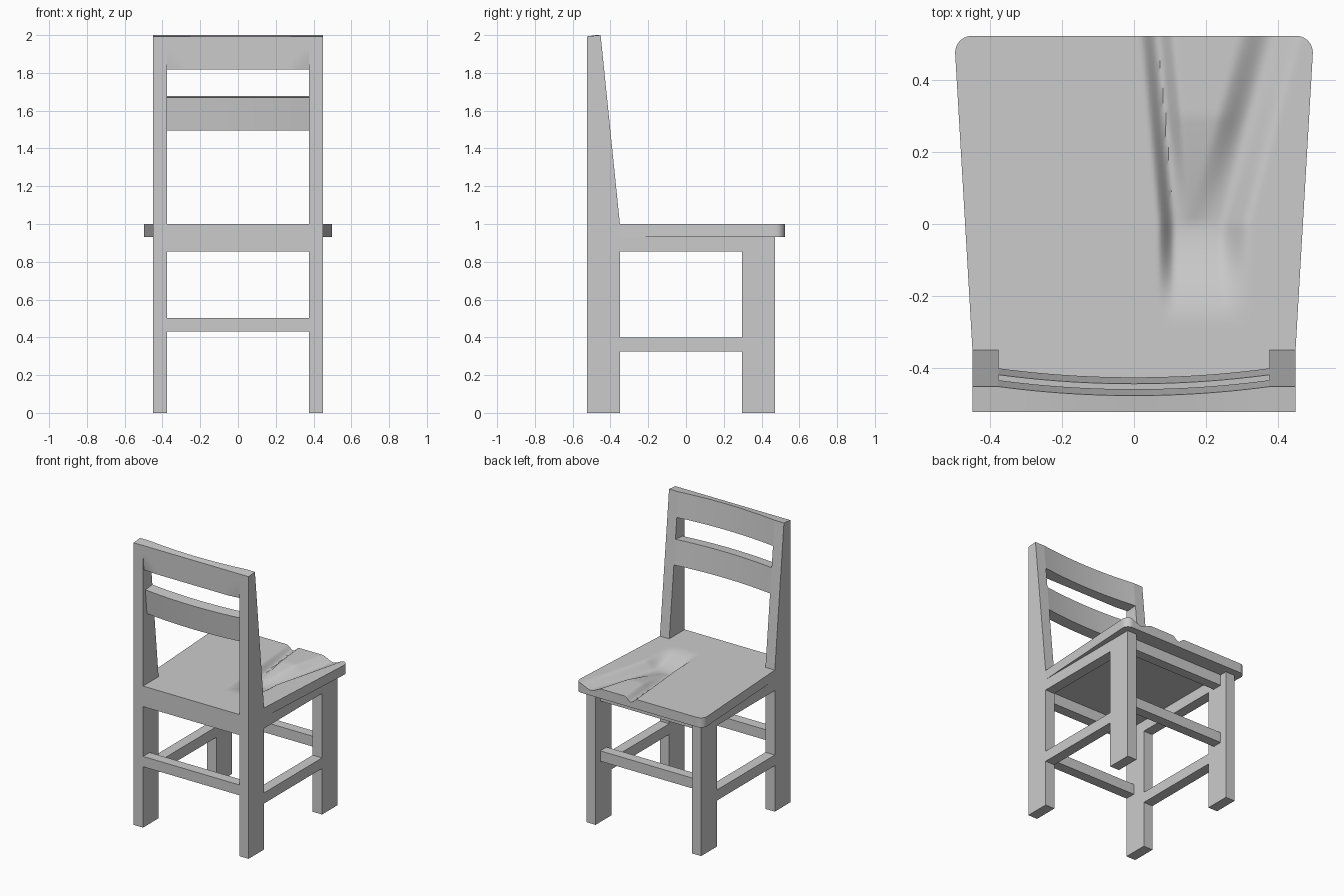
import bpy, bmesh, math

if "Cube" in bpy.data.objects:
    bpy.data.objects.remove(bpy.data.objects["Cube"])

grey = bpy.data.materials.new("plain_grey")
grey.use_nodes = True
COLOUR = (0.6, 0.6, 0.6, 1)
grey.diffuse_color = COLOUR
grey.node_tree.nodes["Principled BSDF"].inputs["Base Color"].default_value = COLOUR

BACK, OUT, INN = -0.523, 0.449, 0.376   # rear plane, outer and inner leg faces


def finish(name, bm, smooth=False):
    bmesh.ops.recalc_face_normals(bm, faces=bm.faces)
    mesh = bpy.data.meshes.new(name)
    bm.to_mesh(mesh)
    bm.free()
    mesh.materials.append(grey)
    ob = bpy.data.objects.new(name, mesh)
    bpy.context.collection.objects.link(ob)
    if smooth:
        bpy.ops.object.select_all(action='DESELECT')
        ob.select_set(True)
        bpy.context.view_layer.objects.active = ob
        bpy.ops.object.shade_smooth_by_angle(angle=math.radians(35))
    return ob


def box(name, x, y, z):
    bm = bmesh.new()
    bmesh.ops.create_cube(bm, size=1)
    for v in bm.verts:
        v.co = [r[0] + (c + 0.5) * (r[1] - r[0]) for c, r in zip(v.co, (x, y, z))]
    return finish(name, bm)


def prism(name, profile, x0, x1):
    """Side profile in y, z pushed along x."""
    bm = bmesh.new()
    face = bm.faces.new([bm.verts.new((x0, y, z)) for y, z in profile])
    new = bmesh.ops.extrude_face_region(bm, geom=[face])["geom"]
    bmesh.ops.translate(bm, vec=(x1 - x0, 0, 0),
                        verts=[g for g in new if isinstance(g, bmesh.types.BMVert)])
    return finish(name, bm)


# Legs, side rails and side aprons
post = [(BACK, 0), (-0.35, 0), (-0.35, 1), (-0.452, 2), (BACK, 1.993)]
for side, s in (("left", 1), ("right", -1)):
    xs = sorted((s * INN, s * OUT))
    prism(side + "_rear_post", post, *xs)
    box(side + "_front_leg", xs, (0.297, 0.472), (0, 0.935))
    box(side + "_stretcher", xs, (-0.35, 0.297), (0.325, 0.4))
    box(side + "_apron", xs, (-0.35, 0.297), (0.855, 0.935))

# Cross rails
for name, y in (("rear", (BACK, -0.45)), ("front", (0.35, 0.42))):
    box(name + "_stretcher", (-INN, INN), y, (0.43, 0.503))
    box(name + "_apron", (-INN, INN), y, (0.855, 0.935))


def back_rail(name, z0, z1, cols=24, rows=12, thick=0.078):
    """Curved, tilted rail whose rear is trimmed at the rear plane."""
    bm = bmesh.new()
    rings = []
    for i in range(cols + 1):
        x = INN * (2 * i / cols - 1)
        bow = 0.025 * (1 - (x / INN) ** 2)
        zs = [z0 + (z1 - z0) * j / rows for j in range(rows + 1)]
        front = [(-0.35 - 0.102 * (z - 1) - bow, z) for z in zs]
        rear = [(max(BACK, y - thick), z - 0.007) for y, z in reversed(front)]
        rings.append([bm.verts.new((x, y, z)) for y, z in front + rear])
    n = len(rings[0])
    for a, b in zip(rings, rings[1:]):
        for j in range(n):
            bm.faces.new((a[j], a[(j + 1) % n], b[(j + 1) % n], b[j]))
    bm.faces.new(rings[0])
    bm.faces.new(rings[-1])
    finish(name, bm, True)


back_rail("top_rail", 1.825, 2.0)
back_rail("lower_rail", 1.502, 1.677)


def ease(t):
    t = min(1, max(0, t))
    return t * t * (3 - 2 * t)


def seat_height(x, y):
    """Hollow with two valleys spreading forward around a raised ridge."""
    t = max(0, y) / 0.525
    left, right = 0.115 - 0.05 * t, 0.235 + 0.145 * t
    depth = 0.055 * ease(1 + y / 0.28) * (1 - 0.45 * t)
    if x < left:
        fall = 1 - ease((left - x) / 0.05)
    elif x > right:
        fall = 1 - ease((x - right) / 0.09)
    else:
        edge = min((x - left) / 0.05, (right - x) / 0.09)
        fall = 1 - ease(edge) * min(1, max(0, y) / 0.3)
    return 1 - depth * fall


def half_width(y):
    w = OUT + 0.051 * max(0, y + 0.35) / 0.875
    r = 0.05
    over = max(0, y - (0.523 - r))
    return w - r + math.sqrt(max(0, r * r - over * over))


# Seat slab
bm = bmesh.new()
bmesh.ops.create_grid(bm, x_segments=110, y_segments=90, size=1)
for v in bm.verts:
    y = 0.523 * math.sin(v.co.y * math.pi / 2)
    x = v.co.x * half_width(y)
    v.co = (x, y, seat_height(x, y))
new = bmesh.ops.extrude_face_region(bm, geom=bm.faces[:])["geom"]
for g in new:
    if isinstance(g, bmesh.types.BMVert):
        g.co.z = 0.932
finish("seat", bm, True)
